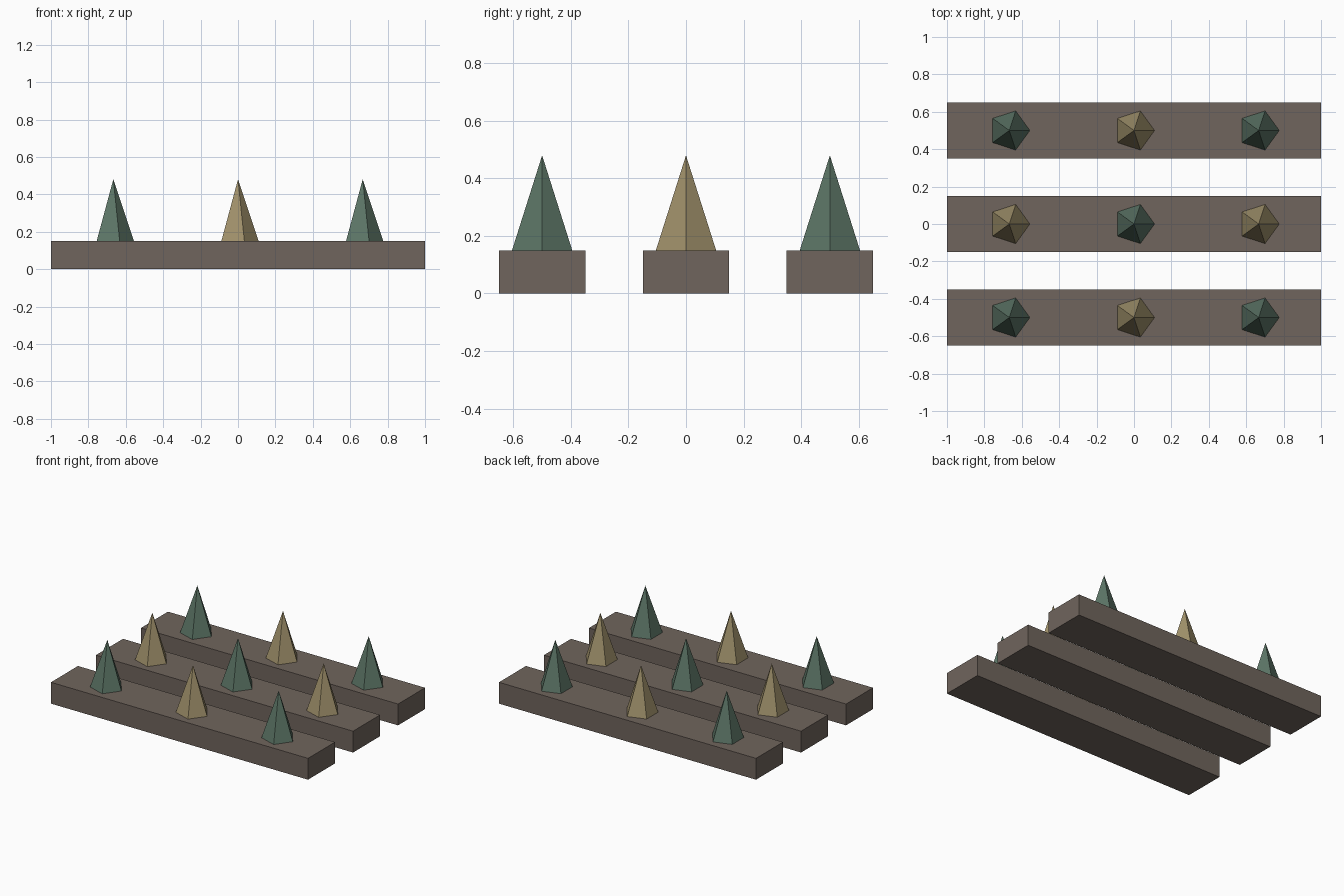
import bpy

cube = bpy.data.objects.get("Cube")
if cube:
    bpy.data.objects.remove(cube, do_unlink=True)


def material(name, rgb):
    mat = bpy.data.materials.new(name)
    mat.use_nodes = True
    color = (*rgb, 1.0)
    mat.diffuse_color = color
    mat.node_tree.nodes["Principled BSDF"].inputs["Base Color"].default_value = color
    return mat


WOOD = material("grey brown wood", (0.162, 0.130, 0.109))
GREEN = material("dark green", (0.107, 0.178, 0.133))
TAN = material("sandy tan", (0.352, 0.283, 0.147))

BEAM_HEIGHT, BEAM_WIDTH = 0.15, 0.3
SPIKE_HEIGHT, SPIKE_RADIUS = 0.33, 0.11
ROW_SPACING, SPIKE_SPACING = 0.5, 2 / 3


def finish(name, mat):
    obj = bpy.context.object
    obj.name = name
    obj.data.materials.append(mat)
    return obj


def beam(name, y):
    bpy.ops.mesh.primitive_cube_add(size=1, location=(0, y, BEAM_HEIGHT / 2))
    obj = finish(name, WOOD)
    obj.scale = (2, BEAM_WIDTH, BEAM_HEIGHT)
    bpy.ops.object.transform_apply(location=False, rotation=False, scale=True)


def spike(name, x, y, mat):
    # Five-sided pyramid with one corner pointing along +x
    bpy.ops.mesh.primitive_cone_add(
        vertices=5, radius1=SPIKE_RADIUS, radius2=0, depth=SPIKE_HEIGHT,
        location=(x, y, BEAM_HEIGHT + SPIKE_HEIGHT / 2))
    obj = finish(name, mat)
    tip = max(obj.data.vertices, key=lambda v: v.co.z)
    for v in obj.data.vertices:
        if v != tip and v.index != tip.index:
            # Swap axes so the corner that starts on +y lies on +x
            v.co.x, v.co.y = v.co.y, -v.co.x


# Three beams, each with three spikes in a checkerboard of colours
for row, row_name in zip((-1, 0, 1), ("front", "middle", "back")):
    y = row * ROW_SPACING
    beam(f"{row_name}_beam", y)
    for col, col_name in zip((-1, 0, 1), ("right", "centre", "left")):
        mat = GREEN if (row + col) % 2 == 0 else TAN
        spike(f"{row_name}_{col_name}_spike", col * SPIKE_SPACING, y, mat)
